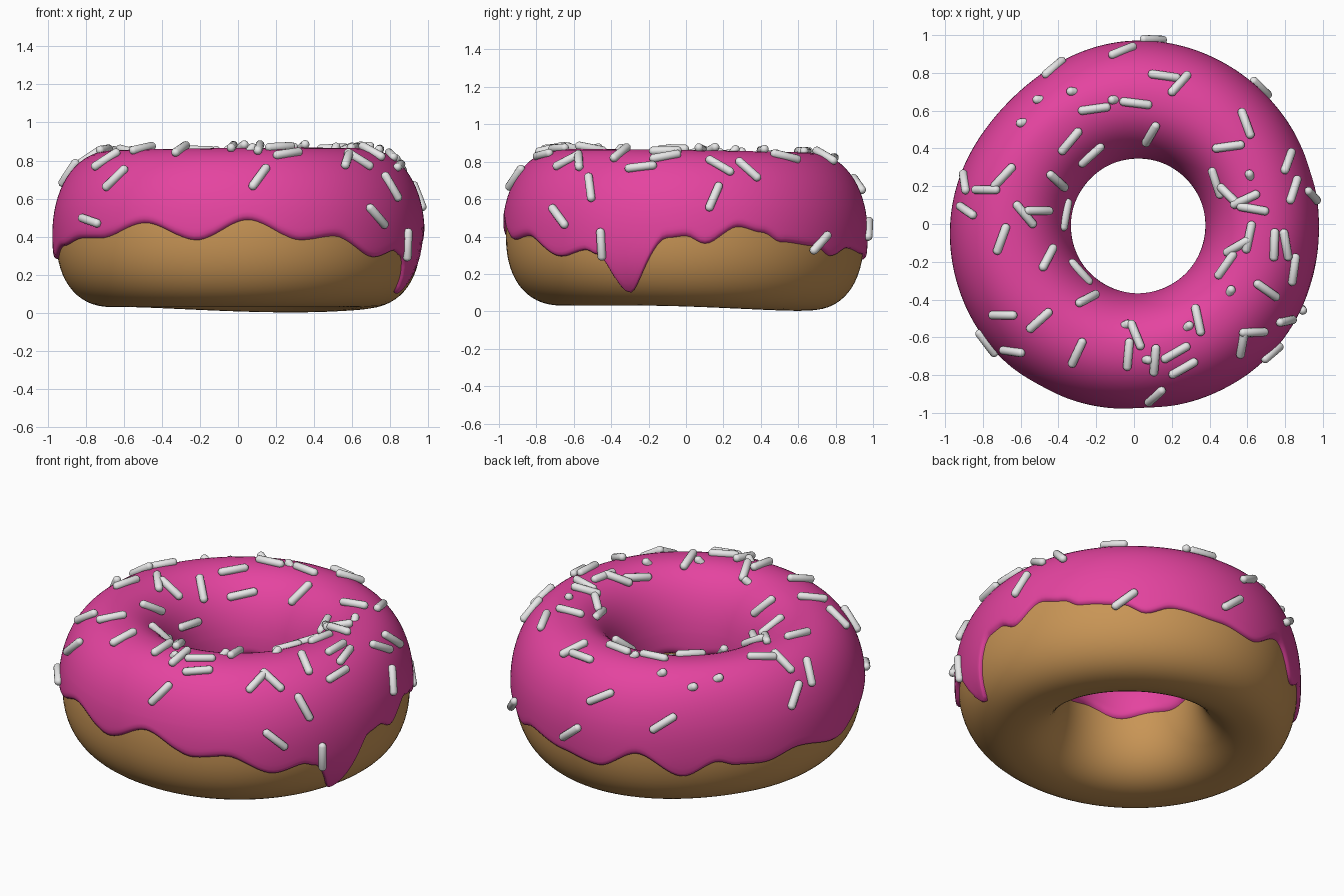
import bpy, bmesh, math
from mathutils import Vector, Matrix

if "Cube" in bpy.data.objects:
    bpy.data.objects.remove(bpy.data.objects["Cube"])

POWER_TOP, POWER_LOW = 2.15, 2.3          # squareness of the ring's cross-section
RING, MID_Z, HALF_TOP, HALF_LOW = 0.66, 0.405, 0.432, 0.38


def material(name, rgb):
    m = bpy.data.materials.new(name)
    m.diffuse_color = (*rgb, 1)
    m.use_nodes = True
    m.node_tree.nodes["Principled BSDF"].inputs["Base Color"].default_value = m.diffuse_color
    return m


def add_object(name, bm, mat):
    bmesh.ops.recalc_face_normals(bm, faces=bm.faces)
    for f in bm.faces:
        f.smooth = True
    mesh = bpy.data.meshes.new(name)
    bm.to_mesh(mesh)
    bm.free()
    mesh.materials.append(mat)
    ob = bpy.data.objects.new(name, mesh)
    bpy.context.collection.objects.link(ob)
    return ob


def bump(th, deg):
    return max(0, math.cos(th - math.radians(deg))) ** 6


def half_width(th, outer):
    # slightly uneven outline, and a hole that sits a little off centre
    if outer:
        return 0.297 - 0.05 * bump(th, 135) + 0.022 * (bump(th, 225) + bump(th, 315))
    return RING - (0.375 + 0.022 * math.cos(th) - 0.010 * math.sin(th))


def spow(v, power):
    return math.copysign(abs(v) ** (2 / power), v)


def surface(th, t, off=0.0):
    """Point of the ring: th goes round the hole, t round the section (0 = outside, 90 = top)."""
    power = POWER_TOP if math.sin(t) > 0 else POWER_LOW
    c, s = spow(math.cos(t), power), spow(math.sin(t), power)
    r = RING + (half_width(th, c >= 0) + off) * c
    if s > 0:
        z = MID_Z + (HALF_TOP + off) * s + s * 0.011 * math.cos(th + math.radians(60))
    else:
        dip = 0.028 * max(0, math.cos(th - math.radians(65))) ** 2
        z = MID_Z + (HALF_LOW + off + dip - 0.006) * s
    return Vector((r * math.cos(th), r * math.sin(th), z))


def section_angle(z):
    half, power = (HALF_TOP, POWER_TOP) if z > MID_Z else (HALF_LOW, POWER_LOW)
    v = max(-1, min(1, (z - MID_Z) / half))
    return math.asin(math.copysign(abs(v) ** (power / 2), v))


def grid(bm, rows, close_rows):
    n = len(rows)
    for i in range(n):
        a, b = rows[i], rows[(i + 1) % n]
        m = len(a)
        for j in range(m if close_rows else m - 1):
            k = (j + 1) % m
            bm.faces.new((a[j], b[j], b[k], a[k]))


dough_mat = material("golden dough", (0.58, 0.30, 0.092))
icing_mat = material("pink icing", (0.78, 0.057, 0.35))
sprinkle_mat = material("white sprinkle", (0.8, 0.8, 0.8))

# Dough ring
bm = bmesh.new()
rows = [[bm.verts.new(surface(2 * math.pi * i / 120, 2 * math.pi * j / 60))
         for j in range(60)] for i in range(120)]
grid(bm, rows, True)
add_object("dough", bm, dough_mat)

# Wavy lower edge of the icing: (degrees round the ring, height)
EDGE = [(0, .40), (6, .36), (17, .45), (25, .42), (32, .37), (46, .35), (54, .30),
        (63, .34), (80, .31), (94, .28), (108, .38), (124, .25), (136, .33), (143, .30),
        (153, .29), (166, .34), (186, .28), (200, .35), (214, .39), (223, .39),
        (240, .47), (257, .38), (273, .485), (290, .38), (301, .40), (317, .29),
        (327, .325), (331, .30), (340, .10), (354, .39), (360, .40)]


def edge_height(deg):
    for (a, za), (b, zb) in zip(EDGE, EDGE[1:]):
        if a <= deg <= b:
            u = (deg - a) / (b - a)
            return za + (zb - za) * u * u * (3 - 2 * u)


# Icing: a raised skin over the top with a rounded rim tucked into the dough
RIM = [(0, -0.006), (0.015, 0.010), (0.045, 0.018)]
THICK, N, M, K = 0.02, 240, 26, 8
LOW, HIGH = 0.34, math.pi - 0.26      # rows between these angles run level
bm = bmesh.new()
rows = []
for i in range(N):
    th = 2 * math.pi * i / N
    t0 = section_angle(edge_height(360 * i / N))
    inner_z = 0.395 + 0.014 * math.sin(7 * th) + 0.008 * math.sin(4 * th + 1)
    t1 = math.pi - section_angle(inner_z)
    a, b = t0 + 0.08, t1 - 0.08
    path = [(t0 + d, o) for d, o in RIM]
    path += [(a + (LOW - a) * j / K, THICK) for j in range(K)]
    path += [(LOW + (HIGH - LOW) * j / M, THICK) for j in range(M)]
    path += [(HIGH + (b - HIGH) * j / K, THICK) for j in range(K + 1)]
    path += [(t1 - d, o) for d, o in reversed(RIM)]
    rows.append([bm.verts.new(surface(th, t, o)) for t, o in path])
grid(bm, rows, False)
add_object("icing", bm, icing_mat)

# Sprinkles on top: (x, y, heading in degrees seen from above)
TOP = [(-.06, .91, 22), (-.42, .82, 40), (.16, .78, -8), (.24, .74, 48), (-.21, .61, 8),
       (.01, .64, -7), (-.34, .44, 50), (-.23, .37, 42), (.09, .48, 60), (-.41, .23, -42),
       (-.37, .05, 80), (-.51, .07, 0), (-.58, .05, -50), (-.69, .25, 47), (-.78, .18, 0),
       (-.89, .22, -82), (-.88, .07, -35), (-.70, -.08, 70), (-.46, -.18, 62),
       (-.29, -.26, -48), (-.25, -.40, 28), (-.50, -.51, 42), (-.69, -.48, 0),
       (-.64, -.67, -8), (-.30, -.68, 65), (.01, -.59, -68), (-.03, -.69, 85),
       (.11, -.72, 85), (.22, -.68, 30), (.26, -.76, 30), (.34, -.51, -78), (.57, -.63, 80),
       (.63, -.57, 2), (.80, -.51, 12), (.70, -.35, -35), (.49, -.22, 55), (.61, -.07, 78),
       (.74, -.11, 88), (.80, -.11, -80), (.84, -.24, 82), (.63, .08, -10), (.51, .15, -45),
       (.44, .22, -72), (.50, .41, 8), (.59, .53, -70), (.81, .33, 70), (.84, .18, 72),
       (.55, -.12, 30), (.59, .13, 25)]
# Sprinkles on the outer wall: (degrees round the ring, height, tilt)
SIDE = [(219, .48, -12), (277, .69, 55), (317, .50, -42), (333, .36, -88),
        (9, .60, 65), (47, .37, 38), (84, .44, 40)]
# Sprinkles standing on end, mostly buried: (x, y)
NUBS = [(-.31, .71), (-.49, .67), (-.58, .55), (.27, -.55), (.50, -.37), (.62, .24),
        (-.09, .66), (.05, -.72), (-.06, -.53)]


def frame(th, t):
    """Icing point, direction round the ring, direction up the section, outward normal."""
    e = 0.01
    p = surface(th, t, THICK)
    along = (surface(th + e, t, THICK) - surface(th - e, t, THICK)).normalized()
    up = (surface(th, t + e, THICK) - surface(th, t - e, THICK)).normalized()
    return p, along, up, along.cross(up).normalized()


def top_frame(x, y):
    th = math.atan2(y, x)
    d = math.hypot(x, y) - RING
    c = max(-0.99, min(0.99, d / (half_width(th, d >= 0) + THICK)))
    return frame(th, math.acos(math.copysign(abs(c) ** (POWER_TOP / 2), c)))


def add_sprinkle(bm, p, direction, length=0.175, radius=0.0235):
    verts = bmesh.ops.create_uvsphere(bm, u_segments=12, v_segments=7, radius=radius)["verts"]
    for v in verts:
        v.co.z += math.copysign(length / 2 - radius, v.co.z)
    turn = direction.to_track_quat('Z', 'Y').to_matrix().to_4x4()
    bmesh.ops.transform(bm, matrix=Matrix.Translation(p) @ turn, verts=verts)


bm = bmesh.new()
for x, y, deg in TOP:
    p, along, up, n = top_frame(x, y)
    h = Vector((math.cos(math.radians(deg)), math.sin(math.radians(deg)), 0))
    h.z = -n.dot(h) / max(n.z, 0.15)
    add_sprinkle(bm, p + n * 0.009, h.normalized())
for deg, z, tilt in SIDE:
    p, along, up, n = frame(math.radians(deg), section_angle(z))
    a = math.radians(tilt)
    add_sprinkle(bm, p + n * 0.008, along * math.cos(a) + up * math.sin(a))
for x, y in NUBS:
    p, along, up, n = top_frame(x, y)
    add_sprinkle(bm, p - n * 0.025, (n + along * 0.8).normalized(), 0.13)
add_object("sprinkles", bm, sprinkle_mat)
